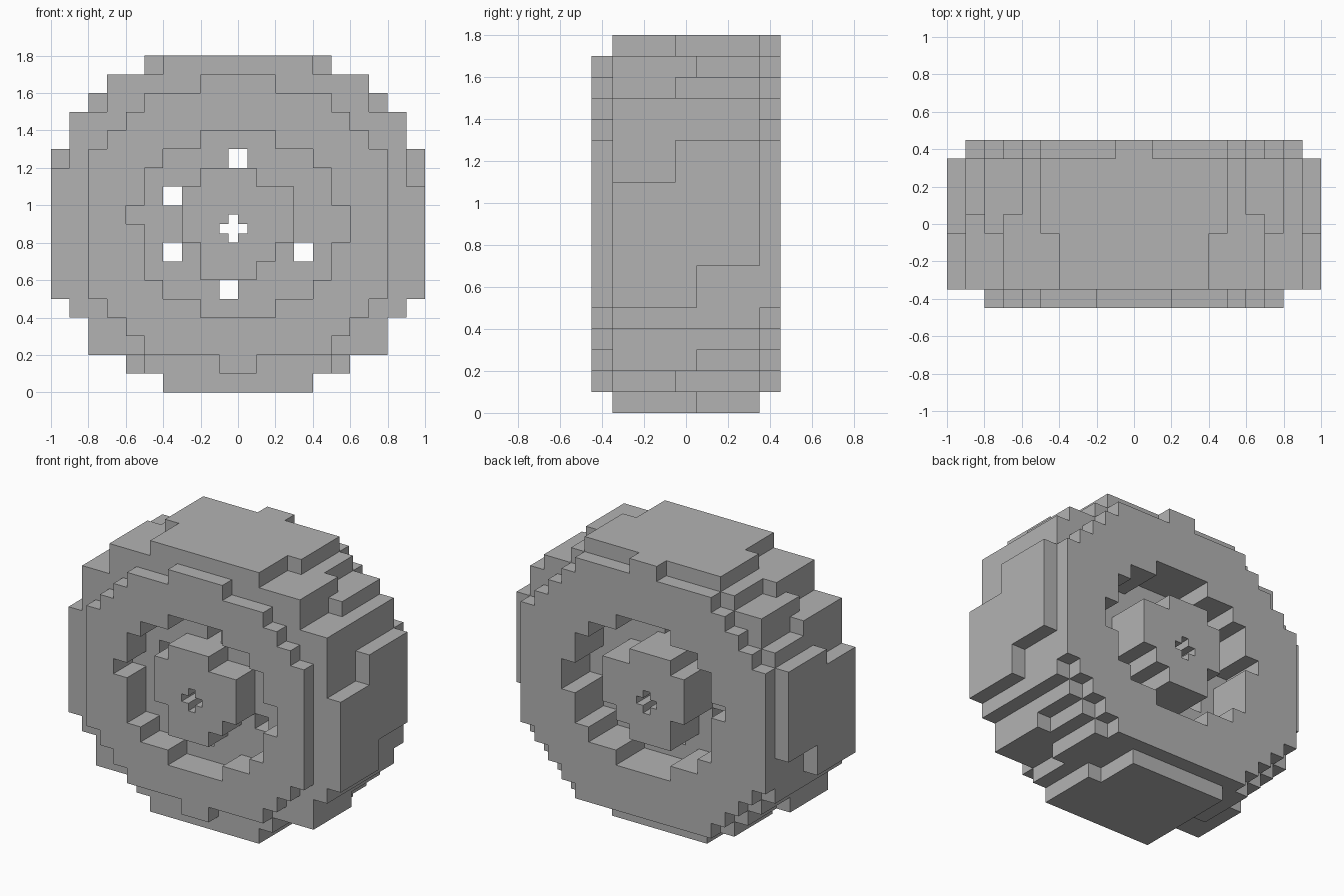
import bpy
import bmesh
from itertools import product

cube = bpy.data.objects.get("Cube")
if cube:
    bpy.data.objects.remove(cube, do_unlink=True)

STEP = 0.05          # grid pitch across the wheel face
TENTH = 2            # grid cells in a tenth of a unit
SLICES = [-0.45, -0.35, -0.25, -0.05, 0.05, 0.15, 0.35, 0.45]


def profile(bottom, *runs):
    """Stack rows upward: each run is (row count, left reach, right reach)."""
    rows = {}
    for count, left, right in runs:
        for _ in range(count):
            rows[bottom] = (-left, right)
            bottom += 1
    return rows


def even(bottom, *runs):
    return profile(bottom, *((n, w, w) for n, w in runs))


def inside(rows, x, z):
    left, right = rows.get(z // TENTH, (0, 0))
    return left <= x // TENTH < right


# Sidewall outlines
front_wall = even(1, (1, 1), (1, 5), (1, 6), (1, 7), (8, 8),
                  (1, 7), (1, 6), (1, 5), (1, 2))
back_wall = even(1, (1, 5), (1, 6), (1, 7), (1, 8), (8, 9),
                 (1, 8), (1, 7), (1, 6), (1, 5), (1, 1))

# Staggered tread blocks: front, centre and back bands
tread_front = profile(0, (1, 4, 4), (1, 5, 5), (2, 8, 8), (1, 9, 9), (6, 10, 10),
                      (1, 10, 9), (3, 9, 9), (2, 7, 7), (1, 4, 4))
tread_centre = even(0, (1, 4), (1, 6), (2, 8), (1, 9), (8, 10),
                    (2, 9), (1, 8), (1, 7), (1, 5))
tread_back = profile(0, (1, 4, 3), (1, 6, 6), (1, 7, 7), (1, 8, 8), (3, 9, 9),
                     (6, 10, 10), (1, 9, 9), (1, 8, 9), (1, 8, 8), (1, 6, 6), (1, 5, 5))
bands = [front_wall, tread_front, tread_front, tread_centre,
         tread_back, tread_back, back_wall]

# Wheel opening, hub and the slices filled by the recessed rim plate
opening = profile(4, (1, 2, 2), (1, 4, 4), (2, 5, 5), (1, 5, 6), (1, 6, 6),
                  (2, 5, 5), (1, 4, 4), (1, 2, 2))
hub = profile(6, (1, 2, 1), (1, 2, 2), (3, 3, 3), (1, 2, 1))
PLATE = range(2, 5)

# Holes right through: left, right, bottom, top in grid cells
holes = [(-8, -6, 20, 22), (-8, -6, 14, 16), (6, 8, 14, 16), (-2, 0, 10, 12),
         (-1, 1, 24, 26), (-1, 0, 16, 19), (-2, 1, 17, 18)]


def part_at(x, y, z):
    """Name of the part that fills a cell, or None when it is empty."""
    if not inside(bands[y], x, z):
        return None
    if not inside(opening, x, z):
        return "tyre"
    if any(a <= x < b and c <= z < d for a, b, c, d in holes):
        return None
    if inside(hub, x, z):
        return "hub"
    return "rim_plate" if y in PLATE else None


cells = {}
for cell in product(range(-20, 20), range(len(bands)), range(36)):
    part = part_at(*cell)
    if part:
        cells[cell] = part

# One grey for everything
grey = bpy.data.materials.new("plain_grey")
grey.use_nodes = True
colour = (0.45, 0.45, 0.45, 1)
grey.diffuse_color = colour
for node in grey.node_tree.nodes:
    if node.type == "BSDF_PRINCIPLED":
        node.inputs["Base Color"].default_value = colour


def build(name):
    """Skin the exposed sides of one part and merge its flat faces."""
    bm = bmesh.new()
    corners = {}

    def vert(key):
        if key not in corners:
            corners[key] = bm.verts.new((key[0] * STEP, SLICES[key[1]], key[2] * STEP))
        return corners[key]

    for cell, part in cells.items():
        if part != name:
            continue
        for axis, side in product(range(3), (0, 1)):
            neighbour = list(cell)
            neighbour[axis] += 1 if side else -1
            if tuple(neighbour) in cells:
                continue
            loop = []
            for u, v in ((0, 0), (1, 0), (1, 1), (0, 1)):
                key = list(cell)
                key[axis] += side
                key[(axis + 1) % 3] += u
                key[(axis + 2) % 3] += v
                loop.append(vert(tuple(key)))
            bm.faces.new(loop if side else loop[::-1])
    bmesh.ops.dissolve_limit(bm, angle_limit=0.01, verts=bm.verts, edges=bm.edges)
    mesh = bpy.data.meshes.new(name)
    bm.to_mesh(mesh)
    bm.free()
    mesh.materials.append(grey)
    bpy.context.collection.objects.link(bpy.data.objects.new(name, mesh))


for name in ("tyre", "rim_plate", "hub"):
    build(name)
